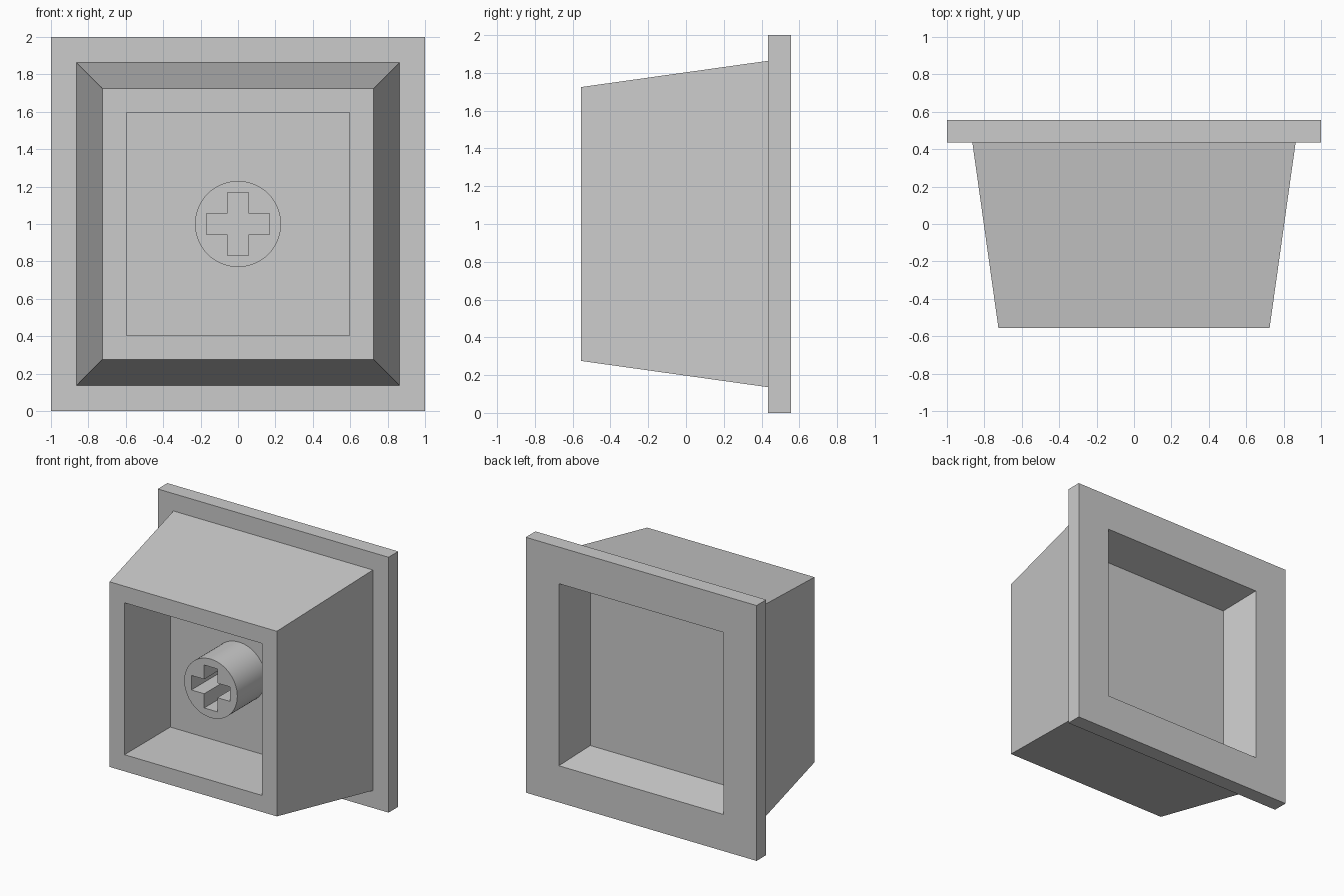
import bpy
import bmesh
import math

cube = bpy.data.objects.get("Cube")
if cube:
    bpy.data.objects.remove(cube, do_unlink=True)

GREY = (0.6, 0.6, 0.6, 1)
grey = bpy.data.materials.new("plain_grey")
grey.use_nodes = True
grey.diffuse_color = GREY
grey.node_tree.nodes["Principled BSDF"].inputs["Base Color"].default_value = GREY

MID_Z = 1.0
FLOOR_Y = 0.012      # bottom of the front recess
STEM_FRONT = -0.337


def square_loft(name, rings):
    """Join concentric squares (half size, y) and cap both ends."""
    bm = bmesh.new()
    loops = [[bm.verts.new((sx * h, y, MID_Z + sz * h))
              for sx, sz in ((-1, -1), (1, -1), (1, 1), (-1, 1))]
             for h, y in rings]
    for a, b in zip(loops, loops[1:]):
        for i in range(4):
            j = (i + 1) % 4
            bm.faces.new((a[i], a[j], b[j], b[i]))
    bm.faces.new(loops[0])
    bm.faces.new(loops[-1])
    bmesh.ops.recalc_face_normals(bm, faces=bm.faces)
    mesh = bpy.data.meshes.new(name)
    bm.to_mesh(mesh)
    bm.free()
    obj = bpy.data.objects.new(name, mesh)
    bpy.context.collection.objects.link(obj)
    mesh.materials.append(grey)


# Tapered shell with straight front recess, rear flange and tapered rear recess
square_loft("flanged_shell", [
    (0.595, FLOOR_Y), (0.595, -0.555),    # front recess
    (0.725, -0.555), (0.864, 0.435),      # tapered outside
    (1.0, 0.435), (1.0, 0.555),           # flange
    (0.713, 0.555), (0.658, 0.245),       # rear recess
])


def add_outline(curve, points):
    spline = curve.splines.new('POLY')
    spline.points.add(len(points) - 1)
    for p, (x, y) in zip(spline.points, points):
        p.co = (x, y, 0, 1)
    spline.use_cyclic_u = True


# Round stem with a cross-shaped socket, extruded from its outline
curve = bpy.data.curves.new("socket_stem", 'CURVE')
curve.dimensions = '2D'
curve.fill_mode = 'BOTH'
SIDES = 64
add_outline(curve, [(0.23 * math.cos(math.tau * i / SIDES),
                     0.23 * math.sin(math.tau * i / SIDES)) for i in range(SIDES)])
arm, half = 0.168, 0.057
cross = []
for q in range(4):
    c, s = round(math.cos(q * math.pi / 2)), round(math.sin(q * math.pi / 2))
    for x, y in ((arm, -half), (arm, half), (half, half)):
        cross.append((c * x - s * y, s * x + c * y))
add_outline(curve, cross)
curve.extrude = (FLOOR_Y - STEM_FRONT) / 2

stem = bpy.data.objects.new("socket_stem", curve)
bpy.context.collection.objects.link(stem)
stem.location = (0, (FLOOR_Y + STEM_FRONT) / 2, MID_Z)
stem.rotation_euler.x = math.pi / 2
curve.materials.append(grey)

bpy.ops.object.select_all(action='DESELECT')
stem.select_set(True)
bpy.context.view_layer.objects.active = stem
bpy.ops.object.convert(target='MESH')
stem = bpy.context.view_layer.objects.active

# Weld caps to walls, then smooth only the round side
bm = bmesh.new()
bm.from_mesh(stem.data)
bmesh.ops.remove_doubles(bm, verts=bm.verts, dist=0.0005)
bmesh.ops.recalc_face_normals(bm, faces=bm.faces)
bm.to_mesh(stem.data)
bm.free()
bpy.ops.object.shade_smooth_by_angle(angle=math.radians(30))
